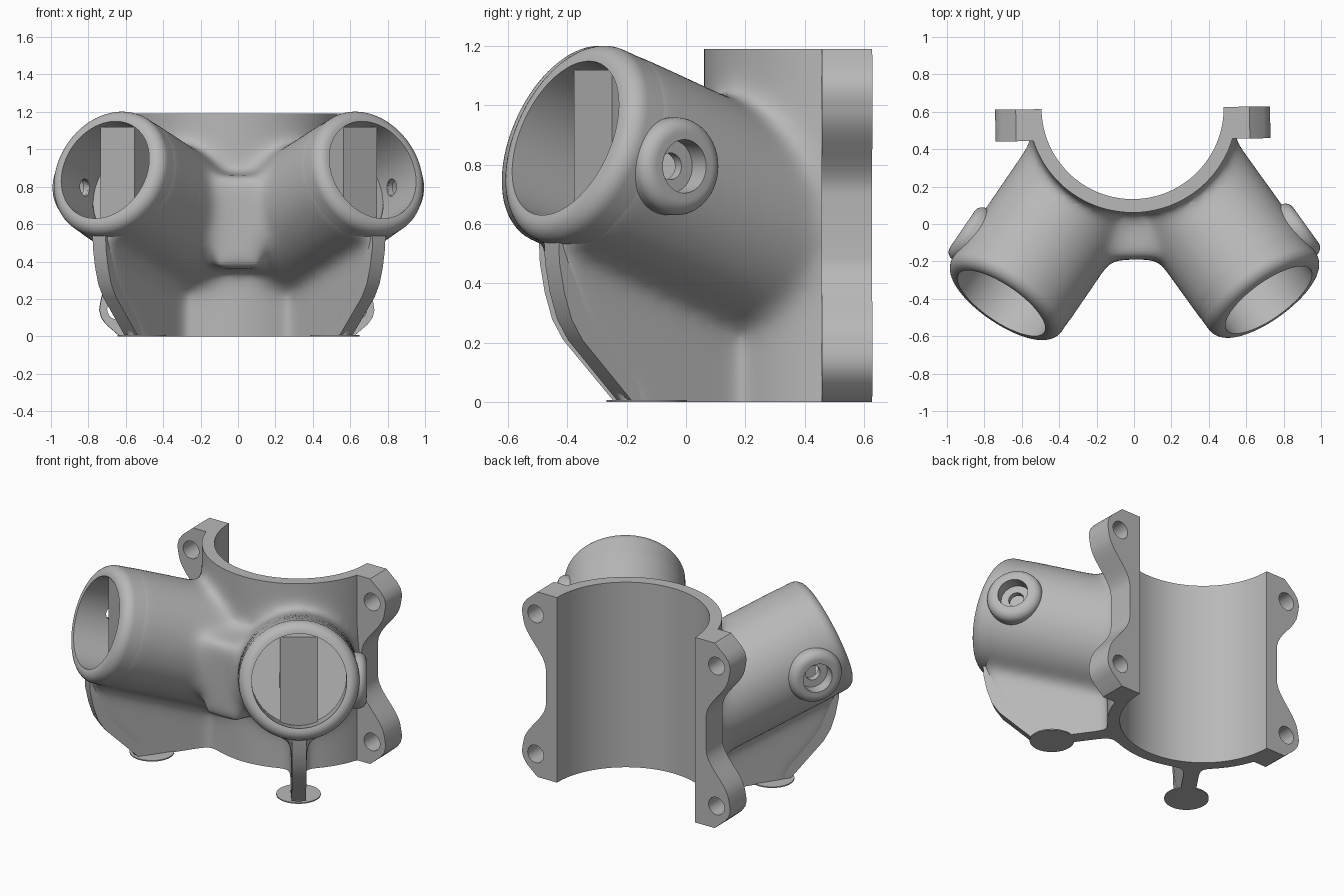
import bpy, bmesh, math
from mathutils import Matrix, Vector

cube = bpy.data.objects.get("Cube")
if cube:
    bpy.data.objects.remove(cube, do_unlink=True)

grey = bpy.data.materials.new("plain_grey")
grey.use_nodes = True
grey.diffuse_color = (0.48, 0.48, 0.48, 1)
for node in grey.node_tree.nodes:
    if node.type == 'BSDF_PRINCIPLED':
        node.inputs["Base Color"].default_value = (0.48, 0.48, 0.48, 1)

# Main dimensions
HEIGHT, BACK = 1.19, 0.62
BORE_R, PIPE_R = 0.487, 0.555
TUBE_R, HOLE_R = 0.352, 0.277
YAW, PITCH = math.radians(35), math.radians(20.5)
UP = Vector((0, 0, 1))
INWARD = Vector((-math.sin(YAW), math.cos(YAW), 0))
OUTWARD = Vector((math.cos(YAW), math.sin(YAW), 0))
AXIS = INWARD * math.cos(PITCH) - UP * math.sin(PITCH)
MOUTH = Vector((0.715, -0.415, 0.89))


def frame(origin, x, z):
    y = z.cross(x)
    m = Matrix((x, y, z)).transposed().to_4x4()
    m.translation = origin
    return m


TUBE = frame(MOUTH, OUTWARD, AXIS)
BOSS = frame(Vector((MOUTH.x, MOUTH.y, 0.795)) + INWARD * 0.21, UP, OUTWARD)
FIN = frame(Vector((MOUTH.x, MOUTH.y, 0)), INWARD, OUTWARD)
EAR = frame(Vector(), Vector((1, 0, 0)), Vector((0, -1, 0)))
SIDES = [("left", Matrix.Identity(4)), ("right", Matrix.Diagonal((-1, 1, 1, 1)))]


def cylinder(bm, m, r, z0, z1, seg=64):
    bmesh.ops.create_cone(bm, cap_ends=True, segments=seg, radius1=r, radius2=r, depth=z1 - z0,
                          matrix=m @ Matrix.Translation((0, 0, (z0 + z1) / 2)))


def prism(bm, m, pts, z0, z1):
    low = [bm.verts.new(m @ Vector((x, y, z0))) for x, y in pts]
    top = [bm.verts.new(m @ Vector((x, y, z1))) for x, y in pts]
    bm.faces.new(low[::-1])
    bm.faces.new(top)
    for i in range(len(pts)):
        bm.faces.new((low[i - 1], low[i], top[i], top[i - 1]))


def lathe(bm, m, profile, seg=72):
    rings = []
    for i in range(seg):
        a = math.tau * i / seg
        rings.append([bm.verts.new(m @ Vector((r * math.cos(a), r * math.sin(a), h)))
                      for r, h in profile])
    for i in range(seg):
        for j in range(len(profile)):
            bm.faces.new((rings[i - 1][j - 1], rings[i - 1][j], rings[i][j], rings[i][j - 1]))


def make(name, build, *args):
    bm = bmesh.new()
    build(bm, *args)
    bmesh.ops.recalc_face_normals(bm, faces=bm.faces[:])
    me = bpy.data.meshes.new(name)
    bm.to_mesh(me)
    bm.free()
    ob = bpy.data.objects.new(name, me)
    bpy.context.scene.collection.objects.link(ob)
    return ob


def bake(ob):
    bpy.context.view_layer.update()
    dg = bpy.context.evaluated_depsgraph_get()
    me = bpy.data.meshes.new_from_object(ob.evaluated_get(dg))
    ob.modifiers.clear()
    ob.data = me


def boolean(ob, operation, build, *args):
    tool = make("cutter", build, *args)
    tool.hide_render = True
    mod = ob.modifiers.new("cut", 'BOOLEAN')
    mod.operation, mod.solver, mod.object = operation, 'EXACT', tool
    bake(ob)
    bpy.data.objects.remove(tool, do_unlink=True)


def drill_boss(ob, side):
    boolean(ob, 'DIFFERENCE', cylinder, side @ BOSS, 0.1, 0.31, 0.6, 48)
    boolean(ob, 'DIFFERENCE', cylinder, side @ BOSS, 0.046, 0.2, 0.4, 32)


def rounded(r0, r1, h0, h1, steps=8):
    # quarter round running from (r0, h0) to (r1, h1)
    return [(r0 + (r1 - r0) * math.sin(i * math.pi / 2 / steps),
             h0 + (h1 - h0) * (1 - math.cos(i * math.pi / 2 / steps))) for i in range(steps + 1)]


# Outline of the web under each tube: inward distance, height
web_front = [(-0.06, 0.575), (-0.055, 0.47), (-0.035, 0.37), (-0.005, 0.28), (0.04, 0.21)]
web = web_front + [(0.25, 0), (0.75, 0), (0.75, 0.28)]
web_core = web_front + [(0.24, 0), (0.24, -0.3), (1, -0.3), (1, 0.3)]


# Blended core: pipe, two tubes, webs and bridge melted together
def core(bm):
    cylinder(bm, Matrix.Translation((0, BACK, 0)), PIPE_R + 0.006, -0.4, 1.6, 96)
    for _, side in SIDES:
        cylinder(bm, side @ TUBE, TUBE_R + 0.006, 0.07, 1.25)
        prism(bm, side @ FIN, web_core, -0.045, 0.045)
    prism(bm, Matrix.Identity(4), [(-0.13, -0.19), (0.13, -0.19), (0.13, 0.3), (-0.13, 0.3)],
          0.36, 0.86)


body = make("body", core)
remesh = body.modifiers.new("melt", 'REMESH')
remesh.mode, remesh.voxel_size = 'VOXEL', 0.02
smooth = body.modifiers.new("fillet", 'SMOOTH')
smooth.factor, smooth.iterations = 0.5, 60
bake(body)

# Trim to height and carve the half-round saddle
arc = [(BORE_R * math.cos(a), BACK - BORE_R * math.sin(a))
       for a in (math.pi * i / 64 for i in range(65))]
boolean(body, 'INTERSECT', prism, Matrix.Identity(4),
        [(-1.5, BACK), (-1.5, -1.5), (1.5, -1.5), (1.5, BACK)] + arc, 0, HEIGHT)

# Ear flange outline: straight foot, rounded lug, concave waist, mirrored in height
half = [(0.49, 0), (0.625, 0), (0.70, 0.065), (0.725, 0.1), (0.735, 0.14), (0.73, 0.175)]
for i in range(1, 13):
    u = i / 12
    half.append((0.565 + 0.08 * (1 + math.cos(math.pi * u)), 0.19 + 0.3 * u))
ear = half + [(x, HEIGHT - z) for x, z in half[::-1]]

rim = [(HOLE_R, 0.32), (HOLE_R, 0)] + rounded(0.29, TUBE_R, 0, 0.065) + [(TUBE_R, 0.32)]
collar = [(0.045, 0.285), (0.045, 0.315), (0.09, 0.315), (0.09, 0.395)]
collar += rounded(0.115, 0.165, 0.395, 0.345) + [(0.165, 0.285)]

for word, side in SIDES:
    # Tube mouth cavity and rounded sleeve
    boolean(body, 'DIFFERENCE', cylinder, side @ TUBE, HOLE_R + 0.004, -0.2, 0.33)
    drill_boss(body, side)
    sleeve = make(word + "_tube_rim", lathe, side @ TUBE, rim, 96)
    drill_boss(sleeve, side)

    # Screw boss on the outer flank
    make(word + "_screw_boss", lathe, side @ BOSS, collar, 48)

    # Upright bar inside the mouth
    make(word + "_inner_bar", prism, side @ FIN,
         [(0.115, 0.53), (0.3, 0.53), (0.3, 1.12), (0.115, 1.12)], -0.11, 0.11)

    # Support web and thin foot disc
    make(word + "_web", prism, side @ FIN, web, -0.042, 0.042)
    foot = Matrix.Translation(Vector((MOUTH.x, MOUTH.y, 0)) + INWARD * 0.345)
    make(word + "_foot_disc", cylinder, side @ foot, 0.13, 0, 0.007, 48)

    # Clamp flange with two bolt holes
    flange = make(word + "_flange", prism, side @ EAR, ear, -BACK, -0.45)
    for z in (0.145, HEIGHT - 0.145):
        boolean(flange, 'DIFFERENCE', cylinder,
                side @ EAR @ Matrix.Translation((0.638, z, 0)), 0.056, -0.8, -0.3, 32)

# Slight turn, colour and shading for every part
turn = Matrix.Rotation(math.radians(0.7), 4, 'Z')
bpy.ops.object.select_all(action='DESELECT')
for ob in bpy.context.scene.collection.objects:
    if ob.type == 'MESH':
        ob.data.transform(turn)
        ob.data.materials.clear()
        ob.data.materials.append(grey)
        ob.select_set(True)
        bpy.context.view_layer.objects.active = ob
bpy.ops.object.shade_smooth_by_angle(angle=math.radians(35))
